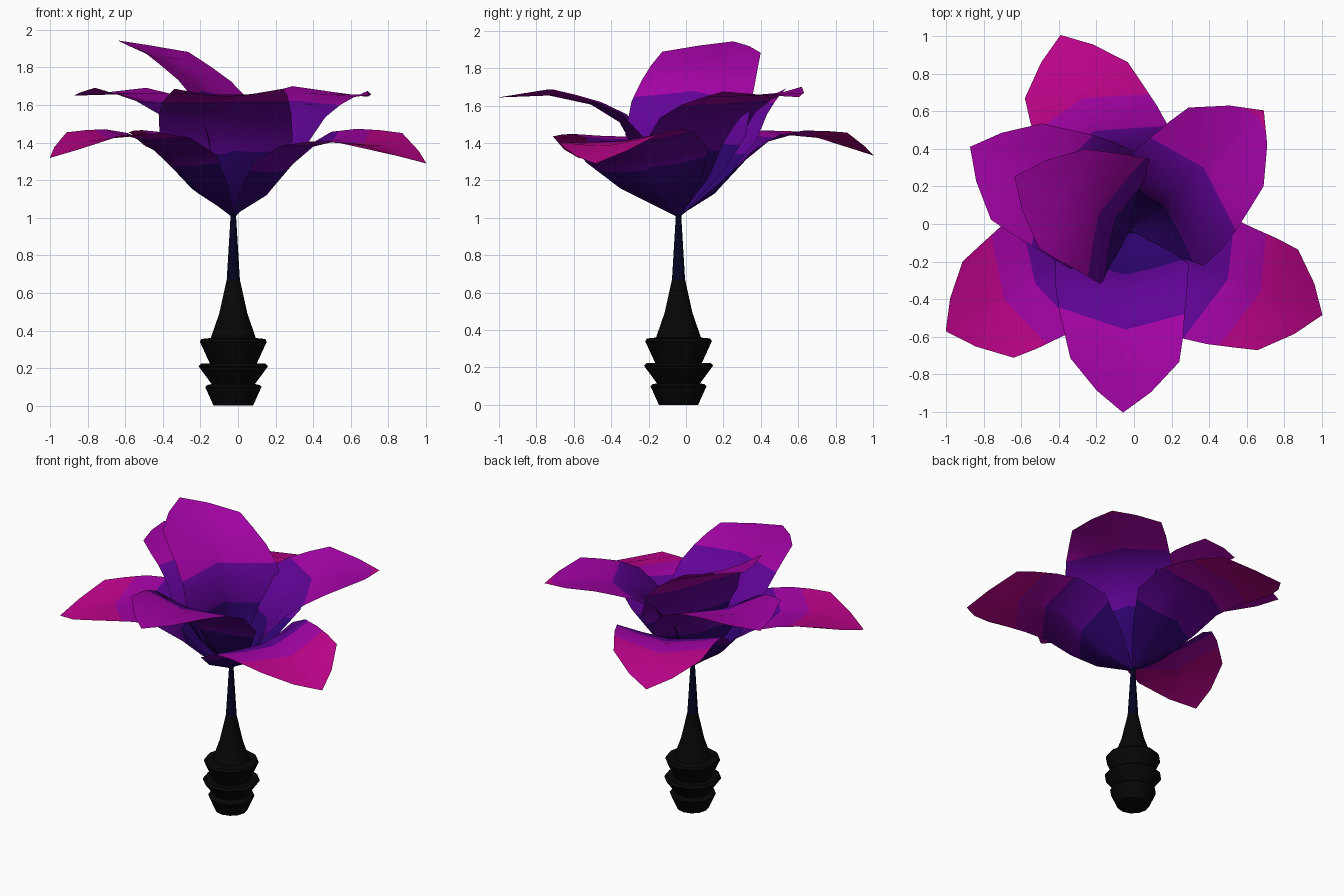
import bpy, bmesh, math
from mathutils import Matrix, Vector

cube = bpy.data.objects.get("Cube")
if cube:
    bpy.data.objects.remove(cube)


def material(name, rgb):
    m = bpy.data.materials.new(name)
    m.use_nodes = True
    color = (*rgb, 1)
    m.diffuse_color = color
    m.node_tree.nodes["Principled BSDF"].inputs["Base Color"].default_value = color
    return m


black = material("black", (.002, .002, .002))
navy = material("navy", (.001, .001, .016))
indigo = material("indigo", (.029, .001, .167))
violet = material("violet", (.118, .001, .305))
magenta = material("magenta", (.376, .001, .385))
pink = material("pink", (.515, .001, .255))

BASE = Vector((-.025, -.04, 0))


def finish(bm, name, mats, matrix):
    mesh = bpy.data.meshes.new(name)
    bm.to_mesh(mesh)
    bm.free()
    for m in mats:
        mesh.materials.append(m)
    obj = bpy.data.objects.new(name, mesh)
    bpy.context.collection.objects.link(obj)
    obj.matrix_world = matrix
    bpy.ops.object.select_all(action="DESELECT")
    obj.select_set(True)
    bpy.context.view_layer.objects.active = obj
    bpy.ops.object.shade_smooth_by_angle(angle=math.radians(35))


# Vase and stem: one turned profile (radius, height)
def make_vase(sides=12, stem_start=.67):
    profile = [(0, 0), (.105, 0), (.15, .1), (.14, .11), (.115, .115),
               (.185, .21), (.17, .225), (.125, .225), (.178, .34),
               (.17, .355), (.12, .36), (.075, .49), (.035, stem_start),
               (.014, 1.02), (0, 1.02)]
    bm = bmesh.new()
    verts = [bm.verts.new((r, 0, z)) for r, z in profile]
    edges = [bm.edges.new(pair) for pair in zip(verts, verts[1:])]
    bmesh.ops.spin(bm, geom=verts + edges, axis=(0, 0, 1), cent=(0, 0, 0),
                   angle=math.tau, steps=sides, use_duplicate=False)
    bmesh.ops.remove_doubles(bm, verts=bm.verts, dist=.0005)
    bmesh.ops.recalc_face_normals(bm, faces=bm.faces)
    for f in bm.faces:
        f.material_index = int(f.calc_center_median().z > stem_start)
    finish(bm, "vase_and_stem", [black, navy], Matrix.Translation(BASE))


# Petal rows: along, lift, half width, edge lift, edge setback, sideways sway
ROWS = [(0, 0, .015, 0, 0, 0), (.225, .06, .235, .07, .03, -.02),
        (.405, .174, .355, .075, .05, -.033), (.54, .245, .352, .05, 0, -.033),
        (.72, .24, .335, .035, .03, -.025), (.94, .155, .315, .08, .12, -.01),
        (1.154, 0, .29, .19, .21, 0)]
COLUMNS = (-1, -.5, 0, .5, 1)
SLANT = .25  # colour bands dip toward the petal edges


def make_petal(name, azimuth, elevation, roll, bands):
    bm = bmesh.new()
    grid = []
    for along, lift, width, edge_lift, setback, sway in ROWS:
        row = []
        for v in COLUMNS:
            k = abs(v) ** 1.3
            row.append(bm.verts.new((along - setback * k, width * v + sway,
                                     lift + edge_lift * k)))
        grid.append(row)
    for a, b in zip(grid, grid[1:]):
        for i in range(len(COLUMNS) - 1):
            bm.faces.new((a[i], b[i], b[i + 1], a[i + 1]))
    # split along the axis, then cut the colour bands on both halves
    bmesh.ops.bisect_plane(bm, geom=bm.verts[:] + bm.edges[:] + bm.faces[:],
                           dist=.0001, plane_co=(0, 0, 0), plane_no=(0, 1, 0))
    for limit in bands:
        for side in (-1, 1):
            faces = [f for f in bm.faces if f.calc_center_median().y * side > 0]
            geom = set(faces)
            for f in faces:
                geom.update(f.verts)
                geom.update(f.edges)
            bmesh.ops.bisect_plane(bm, geom=list(geom), dist=.0001,
                                   plane_co=(limit, 0, 0),
                                   plane_no=(1, SLANT * side, 0))
    for f in bm.faces:
        c = f.calc_center_median()
        f.material_index = sum(c.x + SLANT * abs(c.y) > b for b in bands)
    turn = (Matrix.Rotation(math.radians(azimuth), 4, "Z")
            @ Matrix.Rotation(math.radians(-elevation), 4, "Y")
            @ Matrix.Rotation(math.radians(roll), 4, "X"))
    finish(bm, name, [indigo, violet, magenta, pink],
           Matrix.Translation(BASE + Vector((0, 0, 1.01))) @ turn)


make_vase()

LOW = (.39, .66, .84)
MID = (.38, .77)
# name, azimuth, elevation, roll, colour bands
for petal in [("left_low_petal", -23.4, 14, 6, LOW),
              ("right_low_petal", 208.5, 15.5, -2, LOW),
              ("back_low_petal", 109.3, 16.2, 0, LOW),
              ("front_petal", -92, 33.3, 0, MID),
              ("right_back_petal", 152, 33.7, 0, MID),
              ("left_back_petal", 42, 33.4, 3, (*MID, 1.12)),
              ("upright_petal", 154.4, 54, 1, (.4, .65))]:
    make_petal(*petal)
